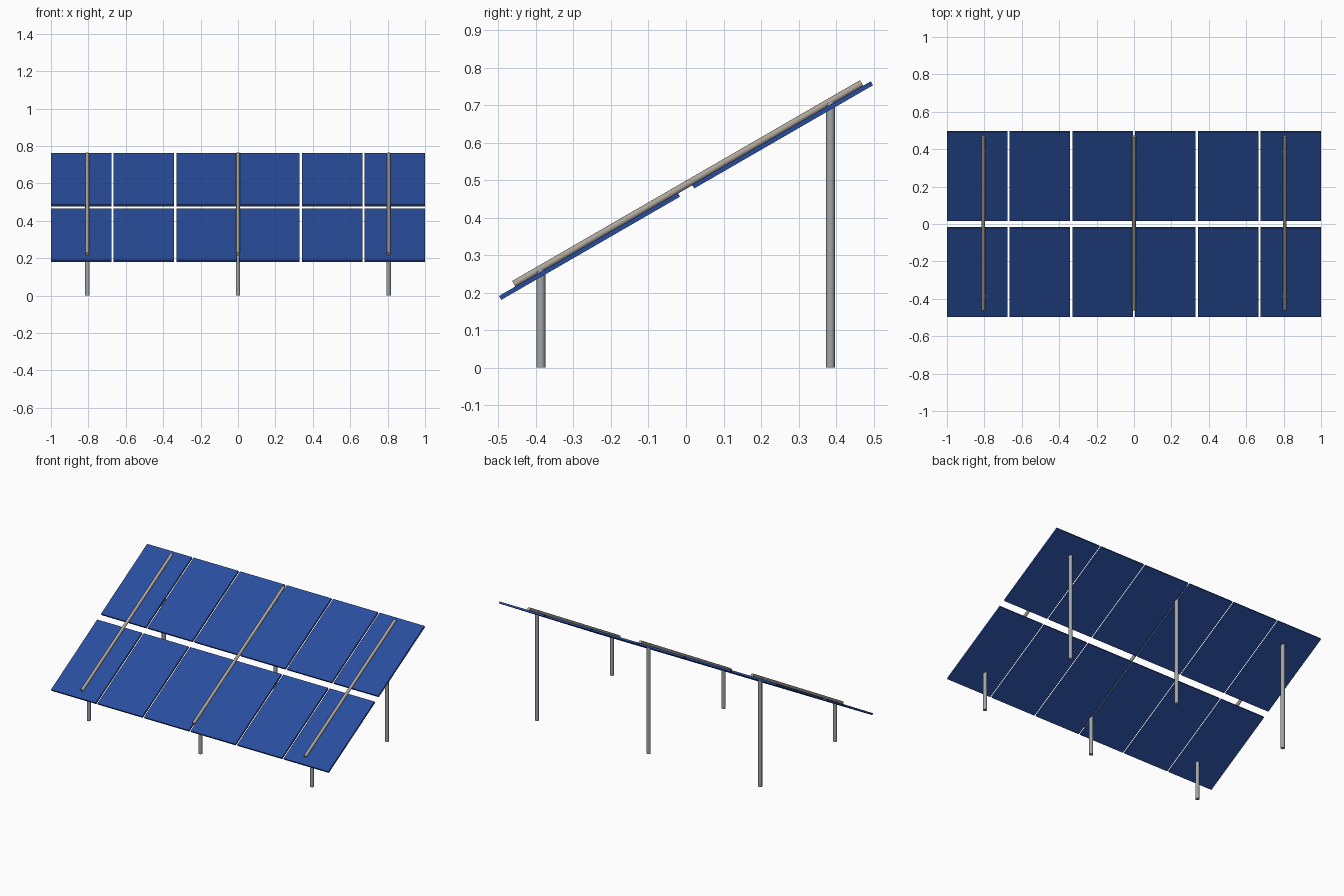
import bpy
from math import radians
from mathutils import Matrix, Vector

TILT = radians(30)
CENTRE_Z = 0.472
FRAME = Matrix.Translation((0, 0, CENTRE_Z)) @ Matrix.Rotation(TILT, 4, 'X')

cube = bpy.data.objects.get("Cube")
if cube:
    bpy.data.objects.remove(cube, do_unlink=True)


def material(name, colour):
    mat = bpy.data.materials.new(name)
    mat.use_nodes = True
    mat.diffuse_color = colour
    mat.node_tree.nodes["Principled BSDF"].inputs["Base Color"].default_value = colour
    return mat


def finish(name, mat):
    obj = bpy.context.object
    obj.name = name
    obj.data.materials.append(mat)
    return obj


def rod(name, start, end, radius, mat):
    """Smooth round bar between two points."""
    start, end = Vector(start), Vector(end)
    axis = end - start
    bpy.ops.mesh.primitive_cylinder_add(vertices=24, radius=radius, depth=axis.length,
                                        location=(start + end) / 2)
    obj = finish(name, mat)
    obj.rotation_euler = axis.to_track_quat('Z', 'Y').to_euler()
    bpy.ops.object.shade_smooth_by_angle(angle=radians(40))


blue = material("panel blue", (0.022, 0.075, 0.34, 1))
steel = material("post steel", (0.36, 0.38, 0.39, 1))
alloy = material("rail grey", (0.42, 0.38, 0.32, 1))

# Two tilted rows of six thin panels
COLUMNS, GAP, THICK = 6, 0.013, 0.012
INNER, OUTER = 0.022, 0.572
width = (2 - GAP * (COLUMNS - 1)) / COLUMNS
for row, side in (("lower", -1), ("upper", 1)):
    for i in range(COLUMNS):
        x = -1 + width / 2 + i * (width + GAP)
        bpy.ops.mesh.primitive_cube_add(size=1)
        panel = finish(f"{row}_panel_{i + 1}", blue)
        panel.data.transform(Matrix.Diagonal((width, OUTER - INNER, THICK, 1)))
        panel.matrix_world = FRAME @ Matrix.Translation((x, side * (INNER + OUTER) / 2, 0))

# Three frames: a sloping rail over a short front post and a tall back post
for label, x in (("right", -0.805), ("middle", 0), ("left", 0.805)):
    rod(f"{label}_rail", FRAME @ Vector((x, -0.522, 0.0135)),
        FRAME @ Vector((x, 0.549, 0.0135)), 0.0095, alloy)
    rod(f"{label}_front_post", (x, -0.387, 0), (x, -0.387, 0.262), 0.012, steel)
    rod(f"{label}_back_post", (x, 0.385, 0), (x, 0.385, 0.71), 0.012, steel)
